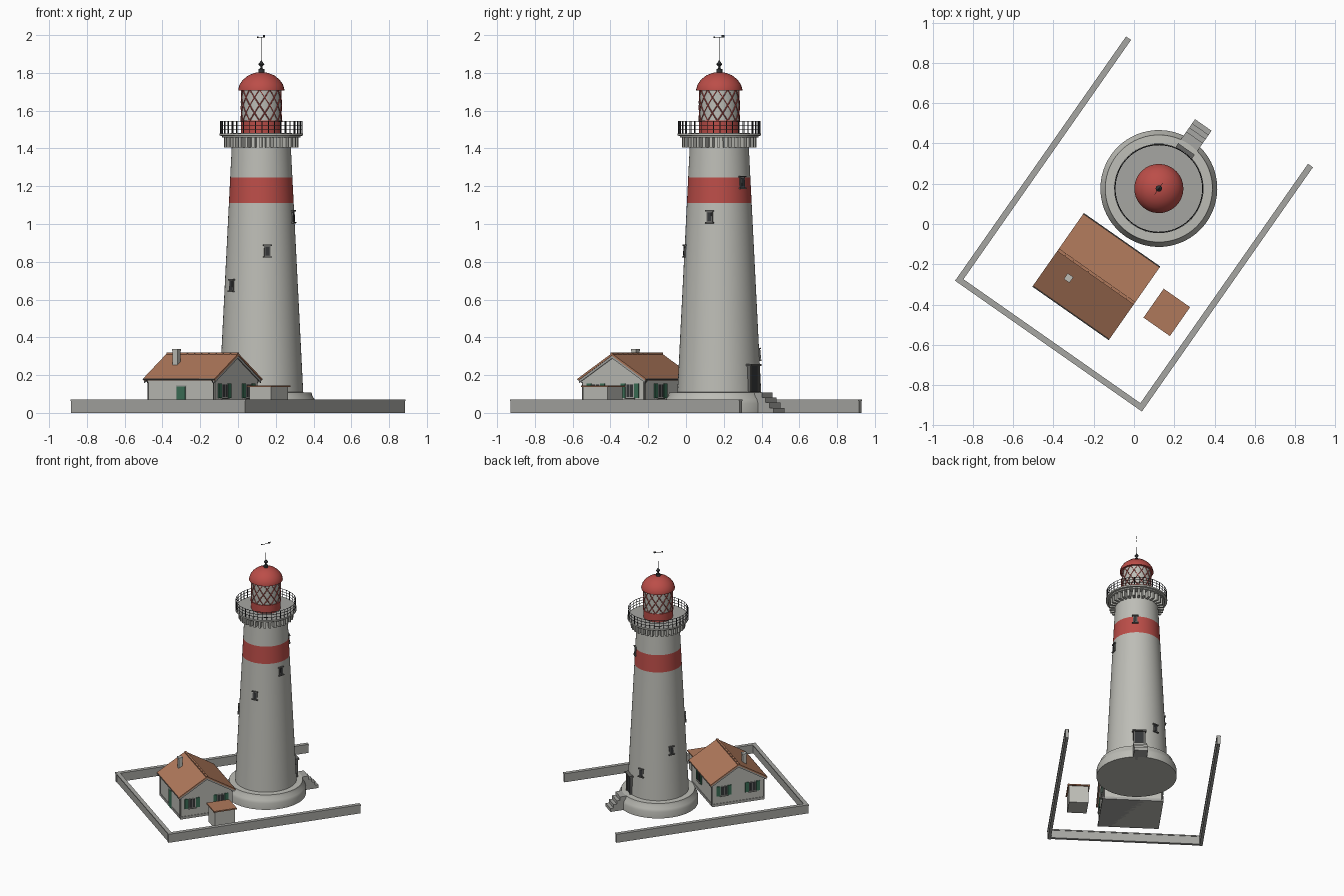
import bpy, bmesh, math
from math import sin, cos, pi, radians
from mathutils import Matrix, Vector

if "Cube" in bpy.data.objects:
    bpy.data.objects.remove(bpy.data.objects["Cube"], do_unlink=True)

YAW = radians(-35)            # whole site is turned on its plot
TOWER = Vector((0, 0.215, 0))


def material(name, rgb):
    m = bpy.data.materials.new(name)
    m.use_nodes = True
    col = (*rgb, 1)
    m.diffuse_color = col
    m.node_tree.nodes["Principled BSDF"].inputs["Base Color"].default_value = col
    return m


PALE = material("pale stone", (0.51, 0.51, 0.47))
GREY = material("grey stone", (0.38, 0.38, 0.36))
RED = material("red paint", (0.5, 0.075, 0.065))
TILE = material("clay tile", (0.43, 0.19, 0.105))
GREEN = material("green paint", (0.045, 0.16, 0.095))
DARK = material("dark iron", (0.035, 0.037, 0.04))
TRIM = material("window trim", (0.13, 0.13, 0.125))


def place(obj):
    obj.rotation_euler.z = YAW
    bpy.context.collection.objects.link(obj)
    return obj


def finish(name, bm, mats, smooth=False):
    bmesh.ops.recalc_face_normals(bm, faces=bm.faces)
    me = bpy.data.meshes.new(name)
    bm.to_mesh(me)
    bm.free()
    for m in mats:
        me.materials.append(m)
    obj = place(bpy.data.objects.new(name, me))
    if smooth:
        bpy.ops.object.select_all(action='DESELECT')
        obj.select_set(True)
        bpy.context.view_layer.objects.active = obj
        bpy.ops.object.shade_smooth_by_angle(angle=radians(30))
    return obj


def box(bm, centre, size, base=Matrix(), mat=0):
    mtx = base @ Matrix.Translation(centre) @ Matrix.Diagonal((*size, 1))
    verts = bmesh.ops.create_cube(bm, size=1, matrix=mtx)["verts"]
    for f in {f for v in verts for f in v.link_faces}:
        f.material_index = mat


def boxes(name, items, mats):
    bm = bmesh.new()
    for item in items:
        box(bm, *item)
    return finish(name, bm, mats)


def facing(pos, angle):
    # frame with x pointing outward from a wall and y running along it
    return Matrix.Translation(pos) @ Matrix.Rotation(angle, 4, 'Z')


def lathe(name, profile, mats, rule=None, sides=64, smooth=True):
    bm = bmesh.new()
    pts = [bm.verts.new(TOWER + Vector((r, 0, z))) for r, z in profile]
    edges = [bm.edges.new(p) for p in zip(pts, pts[1:])]
    bmesh.ops.spin(bm, geom=pts + edges, cent=TOWER, axis=(0, 0, 1),
                   angle=2 * pi, steps=sides, use_merge=True)
    bmesh.ops.remove_doubles(bm, verts=bm.verts, dist=1e-5)
    if rule:
        for f in bm.faces:
            f.material_index = rule(f.calc_center_median().z)
    return finish(name, bm, mats, smooth)


def prism(name, profile, x0, x1, mats):
    bm = bmesh.new()
    face = bm.faces.new([bm.verts.new((x0, y, z)) for y, z in profile])
    out = bmesh.ops.extrude_face_region(bm, geom=[face])["geom"]
    bmesh.ops.translate(bm, vec=(x1 - x0, 0, 0),
                        verts=[v for v in out if isinstance(v, bmesh.types.BMVert)])
    return finish(name, bm, mats)


def wires(name, paths, depth, mat, cyclic=False):
    cu = bpy.data.curves.new(name, 'CURVE')
    cu.dimensions = '3D'
    cu.bevel_depth, cu.bevel_resolution, cu.use_fill_caps = depth, 0, True
    for path in paths:
        sp = cu.splines.new('POLY')
        sp.points.add(len(path) - 1)
        for p, co in zip(sp.points, path):
            p.co = (*co, 1)
        sp.use_cyclic_u = cyclic
    cu.materials.append(mat)
    return place(bpy.data.objects.new(name, cu))


def around(angle, r, z):
    return TOWER + Vector((r * cos(angle), r * sin(angle), z))


# Perimeter wall on three sides, with a coping
W, L = 0.566, 0.74
wall = []
for t, z, h in ((0.022, 0.031, 0.062), (0.03, 0.066, 0.008)):
    for s in (-1, 1):
        wall.append(((s * (W - 0.015), 0, z), (t, 2 * L, h)))
    wall.append(((0, 0.015 - L, z), (2 * W - 0.03 - t, t, h)))
boxes("perimeter_wall", wall, [GREY])

# Tower base and tapering shaft with a painted band
lathe("tower_base", [(0, 0), (0.29, 0), (0.29, 0.05), (0.284, 0.07), (0.27, 0.09),
                     (0.266, 0.108), (0.2, 0.11)], [PALE])


def shaft_radius(z):
    return 0.222 - (z - 0.11) * 0.0505


lathe("tower_shaft", [(shaft_radius(z), z) for z in (0.1, 0.4, 0.75, 1.11, 1.245, 1.46)],
      [PALE, RED], lambda z: int(1.11 < z < 1.245))

# Tower windows climbing in a spiral
items = []
for i in range(6):
    a, z = radians(125 + 63.3 * i), 0.31 + 0.182 * i
    f = facing(around(a, shaft_radius(z), z), a) @ Matrix.Rotation(radians(-2.9), 4, 'Y')
    items += [((0, 0, 0), (0.01, 0.034, 0.06), f, 1), ((0.001, 0, 0), (0.013, 0.02, 0.046), f, 0),
              ((0.002, 0, 0.031), (0.018, 0.046, 0.007), f, 1),
              ((0.002, 0, -0.031), (0.018, 0.046, 0.007), f, 1)]
boxes("tower_windows", items, [DARK, TRIM])

# Entrance door and steps
f = facing(around(pi / 2, shaft_radius(0.18), 0), pi / 2)
boxes("tower_door", [((-0.008, 0, 0.18), (0.03, 0.064, 0.14), f, 0),
                     ((-0.006, 0.037, 0.18), (0.04, 0.012, 0.14), f, 1),
                     ((-0.006, -0.037, 0.18), (0.04, 0.012, 0.14), f, 1),
                     ((-0.004, 0, 0.254), (0.05, 0.1, 0.01), f, 1)], [DARK, TRIM])
boxes("entrance_steps", [((0, (0.46 + y) / 2, z / 2), (0.1, y - 0.46, z)) for y, z in
                         ((0.525, 0.108), (0.55, 0.081), (0.575, 0.054), (0.6, 0.027))], [GREY])

# Gallery: corbels, floor and railing
items = []
for i in range(32):
    f = facing(TOWER, 2 * pi * i / 32)
    items += [((0.17, 0, 1.432), (0.056, 0.017, 0.055), f)]
boxes("gallery_corbels", items, [PALE])
lathe("gallery_floor", [(0.15, 1.457), (0.207, 1.457), (0.207, 1.466), (0.222, 1.468),
                        (0.222, 1.48), (0.09, 1.481)], [PALE, GREY], lambda z: int(z > 1.48))
boxes("railing_posts", [((0.217, 0, 1.512), (0.0035, 0.0035, 0.065),
                         facing(TOWER, 2 * pi * i / 40), 0) for i in range(40)], [DARK])
ring = [2 * pi * i / 64 for i in range(64)]
wires("railing_rails", [[around(a, 0.217, z) for a in ring] for z in (1.502, 1.523, 1.544)],
      0.0022, DARK, True)

# Lantern room with diagonal glazing bars
lathe("lantern_room", [(0.107, 1.478), (0.107, 1.54), (0.111, 1.54), (0.111, 1.548),
                       (0.105, 1.548), (0.105, 1.71)], [RED, PALE],
      lambda z: int(z > 1.56), 32)
bars = []
for i in range(12):
    for s in (-1, 1):
        bars.append([around(2 * pi * i / 12 + s * pi / 3 * k / 10, 0.106, 1.546 + 0.0166 * k)
                     for k in range(11)])
wires("glazing_bars", bars, 0.0032, RED)
lathe("lantern_dome", [(0.1, 1.706), (0.122, 1.706), (0.122, 1.714), (0.115, 1.738),
                       (0.098, 1.763), (0.07, 1.786), (0.036, 1.8), (0, 1.805)], [RED], sides=32)

# Finial, rod and weather vane
lathe("finial", [(0, 1.8), (0.016, 1.8), (0.016, 1.82), (0.006, 1.823), (0.005, 1.832),
                 (0.016, 1.846), (0.005, 1.86), (0.002, 1.866), (0.002, 1.92), (0, 1.92)],
      [DARK], sides=12, smooth=False)
boxes("weather_vane", [((0, 0.215, 1.954), (0.0009, 0.0009, 0.07)),
                       ((0, 0.212, 1.989), (0.002, 0.07, 0.003)),
                       ((0, 0.24, 1.995), (0.002, 0.018, 0.01)),
                       ((0, 0.182, 1.989), (0.002, 0.01, 0.008))], [DARK])

# House body and roof
HX0, HX1, HY, HALF = -0.235, 0.228, -0.321, 0.2175
GX0, GX1, GY = HX0 + 0.014, HX1 - 0.014, 0.197
UNDER = 0.304
SLOPE = 0.607


def gable(half, top, base):
    return [(HY - half, base), (HY - half, top - SLOPE * half), (HY, top),
            (HY + half, top - SLOPE * half), (HY + half, base)]


def chevron(half, top, thick):
    upper = gable(half, top, 0)[1:4]
    return upper + [(y, z - thick) for y, z in reversed(upper)]


prism("house_walls", gable(GY, UNDER, 0), GX0, GX1, [PALE])
prism("house_plinth", gable(GY + 0.004, 0.142, 0)[:2] + gable(GY + 0.004, 0.142, 0)[3:],
      GX0 - 0.004, GX1 + 0.004, [GREY])
prism("house_roof", chevron(HALF, 0.315, 0.012), HX0, HX1, [TILE])
for name, x in (("left_bargeboard", HX0 + 0.003), ("right_bargeboard", HX1 - 0.009)):
    prism(name, chevron(HALF - 0.004, 0.305, 0.016), x, x + 0.006, [GREY])
boxes("ridge_tiles", [((HX0 + (i + 0.5) * 0.0463, HY, 0.314), (0.042, 0.016, 0.009))
                      for i in range(10)], [TILE])

# Gutters and downpipes
pipes = []
for s in (-1, 1):
    y = HY + s * (HALF + 0.002)
    pipes.append([(HX0, y, 0.178), (HX1, y, 0.178)])
    for x in (GX0 + 0.006, GX1 - 0.006):
        pipes.append([(x, y, 0.176), (x, HY + s * (GY + 0.004), 0.155),
                      (x, HY + s * (GY + 0.004), 0.01)])
wires("gutters", pipes, 0.0035, TRIM)

# Chimney
boxes("chimney", [((-0.112, -0.406, 0.285), (0.03, 0.03, 0.09)),
                  ((-0.112, -0.406, 0.333), (0.034, 0.034, 0.012))], [PALE])

# Shuttered windows and the house door
items = []
frames = [facing((x, HY + dy, 0.117), a) for x, a in ((GX0, pi), (GX1, 0)) for dy in (-0.11, 0.11)]
frames.append(facing((0.06, HY + GY, 0.117), pi / 2))
for f in frames:
    items += [((0, 0, 0), (0.006, 0.054, 0.074), f, 2), ((0.001, 0, 0), (0.007, 0.044, 0.064), f, 0),
              ((0.002, 0, 0), (0.007, 0.004, 0.064), f, 2),
              ((0.003, 0, -0.04), (0.014, 0.062, 0.006), f, 2)]
    items += [((0.002, s * 0.043, 0), (0.008, 0.028, 0.076), f, 1) for s in (-1, 1)]
boxes("house_windows", items, [DARK, GREEN, GREY])
f = facing((-0.003, HY - GY, 0), -pi / 2)
boxes("house_door", [((0, 0, 0.074), (0.006, 0.068, 0.148), f, 1),
                     ((0.001, 0, 0.07), (0.008, 0.056, 0.14), f, 0)], [GREEN, GREY])

# Small shed with a flat tiled roof
boxes("shed_walls", [((0.385, -0.266, 0.068), (0.14, 0.155, 0.136))], [PALE])
boxes("shed_roof", [((0.385, -0.266, 0.141), (0.16, 0.175, 0.01))], [TILE])
